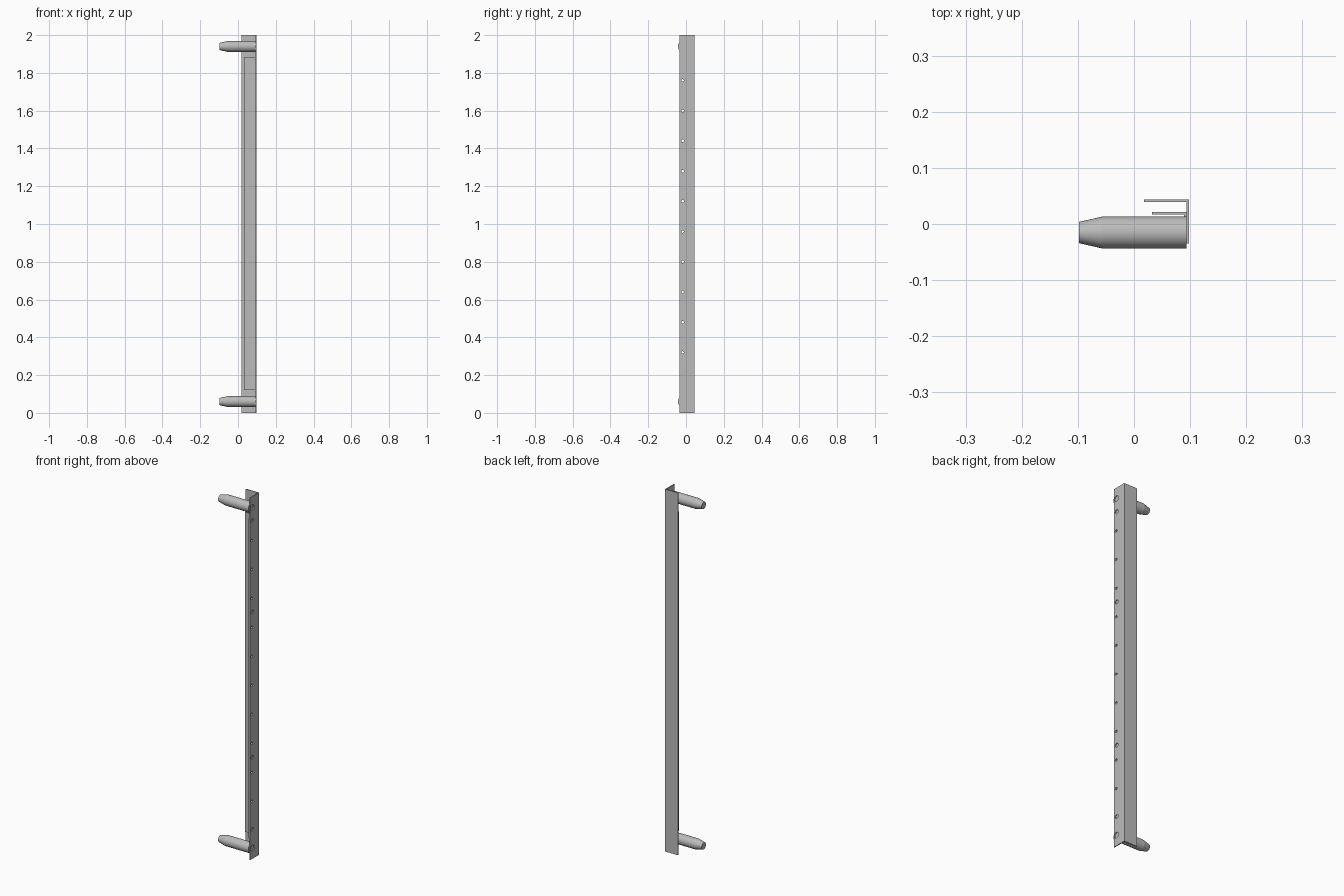
import bpy, bmesh, math
from mathutils import Matrix, Vector

cube = bpy.data.objects.get("Cube")
if cube:
    bpy.data.objects.remove(cube, do_unlink=True)

steel = bpy.data.materials.new("grey_steel")
steel.use_nodes = True
COLOUR = (0.5, 0.5, 0.5, 1)
steel.diffuse_color = COLOUR
steel.node_tree.nodes["Principled BSDF"].inputs["Base Color"].default_value = COLOUR

BACK, EDGE = 0.0437, -0.0347      # rear face and front edge of the side web
OUTER, THICK = 0.0978, 0.0045     # outer face and sheet thickness
PIN_Y, PIN_R = -0.0152, 0.0285
PIN_HEIGHTS = (0.06, 1.94)


def add_object(name, bm):
    bmesh.ops.recalc_face_normals(bm, faces=bm.faces)
    mesh = bpy.data.meshes.new(name)
    bm.to_mesh(mesh)
    bm.free()
    mesh.materials.append(steel)
    obj = bpy.data.objects.new(name, mesh)
    bpy.context.collection.objects.link(obj)
    return obj


def activate(obj):
    bpy.ops.object.select_all(action='DESELECT')
    obj.select_set(True)
    bpy.context.view_layer.objects.active = obj


def angle_bar(name, left, right, front, back, low, high):
    """L-shaped sheet: a rear flange and a web on the model's left."""
    outline = [(left, back), (right, back), (right, front),
               (right - THICK, front), (right - THICK, back - THICK),
               (left, back - THICK)]
    bm = bmesh.new()
    face = bm.faces.new([bm.verts.new((x, y, low)) for x, y in outline])
    ext = bmesh.ops.extrude_face_region(bm, geom=[face])
    verts = [g for g in ext["geom"] if isinstance(g, bmesh.types.BMVert)]
    bmesh.ops.translate(bm, verts=verts, vec=(0, 0, high - low))
    return add_object(name, bm)


def drill(obj, holes):
    """Cut round holes (y, z, radius) through the web along x."""
    bm = bmesh.new()
    for y, z, r in holes:
        place = Matrix.Translation((OUTER - THICK, y, z)) @ Matrix.Rotation(math.pi / 2, 4, 'Y')
        bmesh.ops.create_cone(bm, cap_ends=True, segments=24, radius1=r,
                              radius2=r, depth=0.04, matrix=place)
    cutter = add_object("hole_cutter", bm)
    cutter.hide_render = True
    mod = obj.modifiers.new("holes", 'BOOLEAN')
    mod.operation = 'DIFFERENCE'
    mod.solver = 'EXACT'
    mod.object = cutter
    activate(obj)
    bpy.ops.object.modifier_apply(modifier=mod.name)
    bpy.data.objects.remove(cutter, do_unlink=True)


# Hole patterns
small = [(-0.018, 0.32 + 0.16 * i, 0.007) for i in range(10)]
medium = [(-0.014, z, 0.011) for z in (0.163, 0.561, 1.362, 1.866)]
large = [(PIN_Y, z, 0.016) for z in PIN_HEIGHTS]

# Outer angle bar with every hole
outer = angle_bar("outer_angle_bar", 0.018, OUTER, EDGE, BACK, 0, 2)
drill(outer, small + medium + large)

# Shorter inner angle bar, nested against the outer web
inner = angle_bar("inner_angle_bar", 0.032, OUTER - THICK, EDGE, 0.0215, 0.12, 1.885)
drill(inner, small)

# Tapered hinge pins: (x, radius) profile spun about the x axis
PROFILE = [(-0.0978, 0), (-0.0978, 0.019), (-0.056, PIN_R),
           (OUTER - THICK, PIN_R), (OUTER - THICK, 0)]
for name, z in zip(("lower_pin", "upper_pin"), PIN_HEIGHTS):
    bm = bmesh.new()
    ring = [bm.verts.new((x, PIN_Y + r, z)) for x, r in PROFILE]
    edges = [bm.edges.new(pair) for pair in zip(ring, ring[1:])]
    bmesh.ops.spin(bm, geom=ring + edges, cent=(0, PIN_Y, z), axis=(1, 0, 0),
                   angle=math.tau, steps=32)
    bmesh.ops.remove_doubles(bm, verts=bm.verts, dist=0.0001)
    pin = add_object(name, bm)
    activate(pin)
    bpy.ops.object.shade_smooth_by_angle(angle=math.radians(12))
